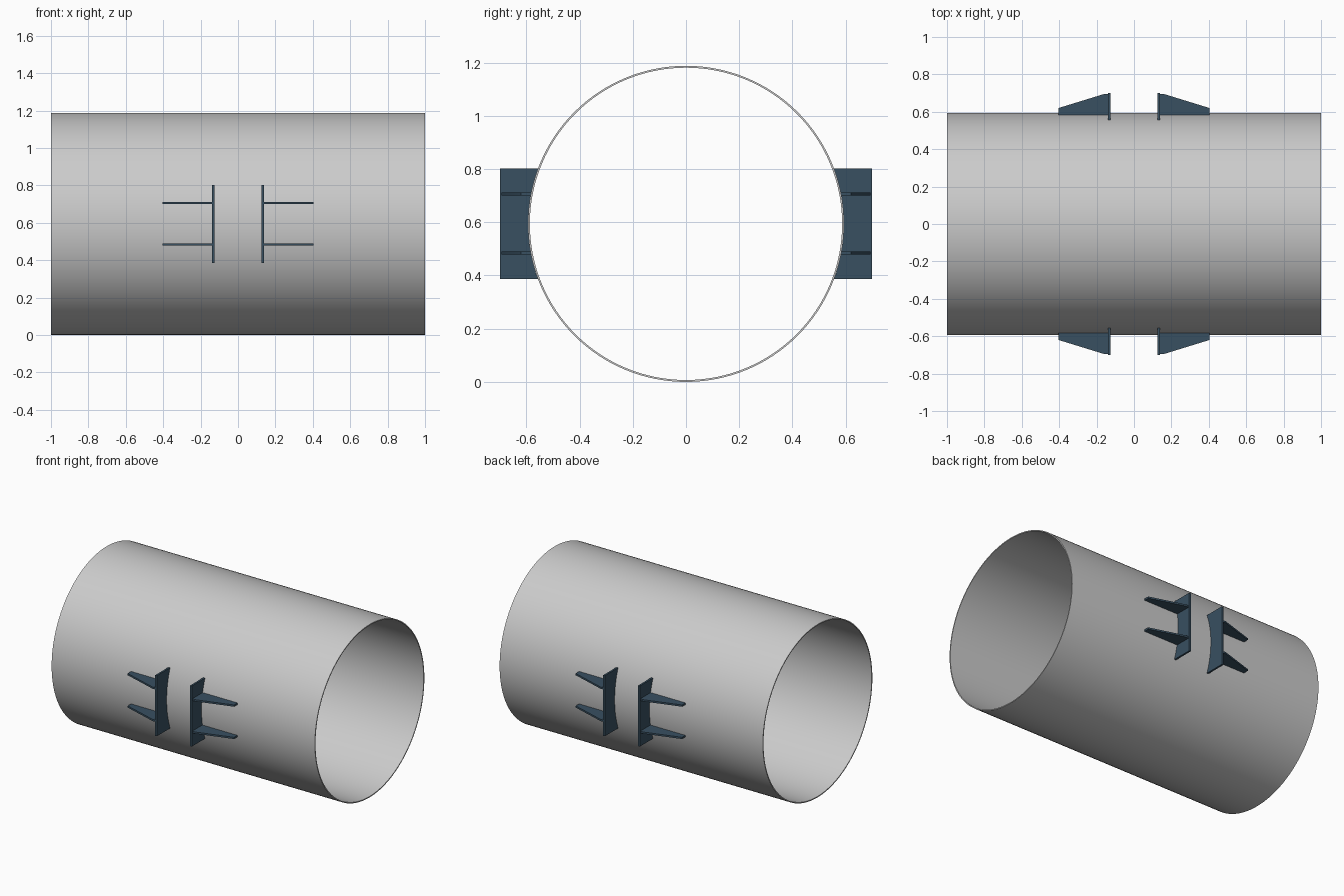
import bpy, bmesh
from math import sin, cos, pi, asin, sqrt
from mathutils import Vector

if "Cube" in bpy.data.objects:
    bpy.data.objects.remove(bpy.data.objects["Cube"])

R, WALL, CZ = 0.594, 0.007, 0.595


def make(name, bm, mat=None):
    bmesh.ops.recalc_face_normals(bm, faces=bm.faces)
    me = bpy.data.meshes.new(name)
    bm.to_mesh(me)
    bm.free()
    ob = bpy.data.objects.new(name, me)
    bpy.context.collection.objects.link(ob)
    if mat:
        me.materials.append(mat)
    bpy.ops.object.select_all(action='DESELECT')
    bpy.context.view_layer.objects.active = ob
    ob.select_set(True)
    bpy.ops.object.shade_smooth_by_angle(angle=0.5)
    return ob


def prism(name, pts, depth, mat):
    """Extrude a flat outline along a vector."""
    bm = bmesh.new()
    face = bm.faces.new([bm.verts.new(p) for p in pts])
    ext = bmesh.ops.extrude_face_region(bm, geom=[face])
    bmesh.ops.translate(bm, vec=Vector(depth),
                        verts=[v for v in ext['geom'] if isinstance(v, bmesh.types.BMVert)])
    return make(name, bm, mat)


blue = bpy.data.materials.new("blue_steel")
blue.diffuse_color = (0.04, 0.08, 0.12, 1)
blue.use_nodes = True
blue.node_tree.nodes["Principled BSDF"].inputs["Base Color"].default_value = blue.diffuse_color

# Open pipe with a thin wall
bm = bmesh.new()
N = 128
rings = []
for r, x in ((R, -1), (R, 1), (R - WALL, 1), (R - WALL, -1)):
    rings.append([bm.verts.new((x, r * cos(2 * pi * i / N), CZ + r * sin(2 * pi * i / N)))
                  for i in range(N)])
for k in range(4):
    a, b = rings[k], rings[(k + 1) % 4]
    for i in range(N):
        j = (i + 1) % N
        bm.faces.new((a[i], a[j], b[j], b[i]))
make("pipe", bm)

# Four brackets: saddle plate plus two tapered gussets each
H, OUT, T = 0.208, 0.70, 0.013
half = asin(H / R)
for sx in (-1, 1):
    for sy in (-1, 1):
        tag = ("left" if sx < 0 else "right") + ("_front" if sy < 0 else "_back")
        x0 = 0.126
        arc = [(sx * x0, sy * R * cos(t), CZ + R * sin(t))
               for t in (half * (2 * i / 16 - 1) for i in range(17))]
        outline = arc + [(sx * x0, sy * OUT, CZ + H), (sx * x0, sy * OUT, CZ - H)]
        prism("saddle_plate_" + tag, outline, (sx * T, 0, 0), blue)
        for sz in (-1, 1):
            z = CZ + 0.001 + sz * 0.111
            yin = sqrt(R * R - 0.111 ** 2) - 0.001
            prof = [(x0 + T, yin), (0.404, yin), (0.404, 0.62), (0.163, 0.694), (x0 + T, 0.694)]
            prism("gusset_" + tag + ("_lower" if sz < 0 else "_upper"),
                  [(sx * x, sy * y, z - 0.006) for x, y in prof], (0, 0, 0.012), blue)

# Rest the pipe on the ground
for ob in bpy.context.collection.objects:
    ob.location.z = R - CZ
